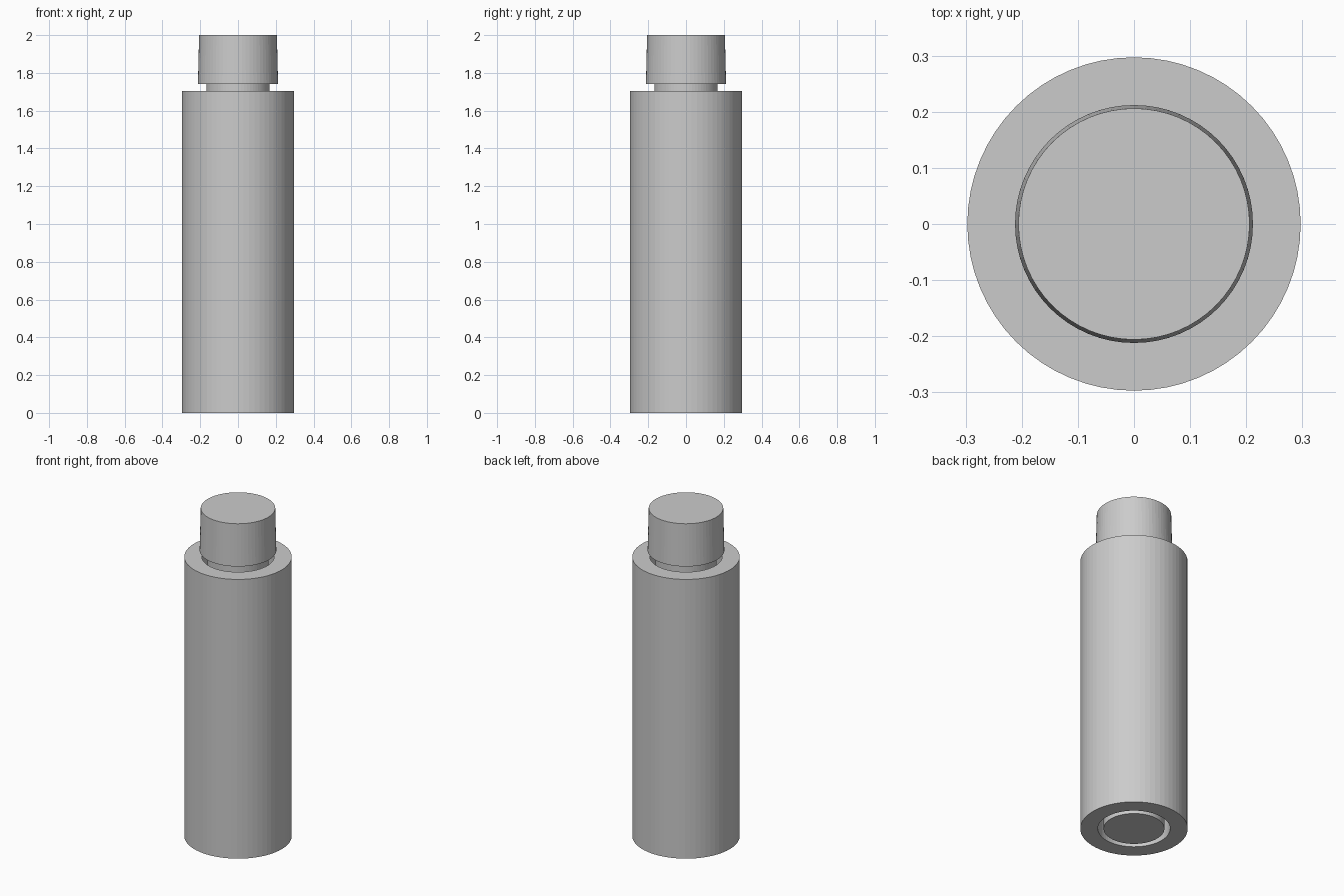
import bpy
import bmesh
from math import cos, sin, tau

SEGMENTS = 64

cube = bpy.data.objects.get("Cube")
if cube:
    bpy.data.objects.remove(cube, do_unlink=True)

# Single plain grey finish
grey = bpy.data.materials.new("plain_grey")
grey.use_nodes = True
colour = (0.6, 0.6, 0.6, 1.0)
grey.diffuse_color = colour
grey.node_tree.nodes["Principled BSDF"].inputs["Base Color"].default_value = colour


def lathe(name, profile, closed=False):
    """Turn (radius, height) points around z; open profiles get end discs."""
    bm = bmesh.new()
    angles = [tau * i / SEGMENTS for i in range(SEGMENTS)]
    rings = [[bm.verts.new((r * cos(a), r * sin(a), z)) for a in angles]
             for r, z in profile]
    pairs = list(zip(rings, rings[1:]))
    if closed:
        pairs.append((rings[-1], rings[0]))
    else:
        bm.faces.new(rings[0])
        bm.faces.new(rings[-1])
    for low, high in pairs:
        for i in range(SEGMENTS):
            j = (i + 1) % SEGMENTS
            bm.faces.new((low[i], low[j], high[j], high[i]))
    bmesh.ops.recalc_face_normals(bm, faces=bm.faces)
    mesh = bpy.data.meshes.new(name)
    bm.to_mesh(mesh)
    bm.free()
    mesh.materials.append(grey)
    obj = bpy.data.objects.new(name, mesh)
    bpy.context.collection.objects.link(obj)
    return obj


# Thick outer sleeve, open right through
lathe("body_sleeve", [(0.297, 0), (0.297, 1.703), (0.2, 1.703), (0.2, 0)], closed=True)

# Inner core, standing clear of the sleeve and rising into the neck
lathe("inner_core", [(0.168, 0), (0.168, 1.745)])

# Slightly tapered cap
lathe("cap", [(0.212, 1.742), (0.206, 2.0)])
